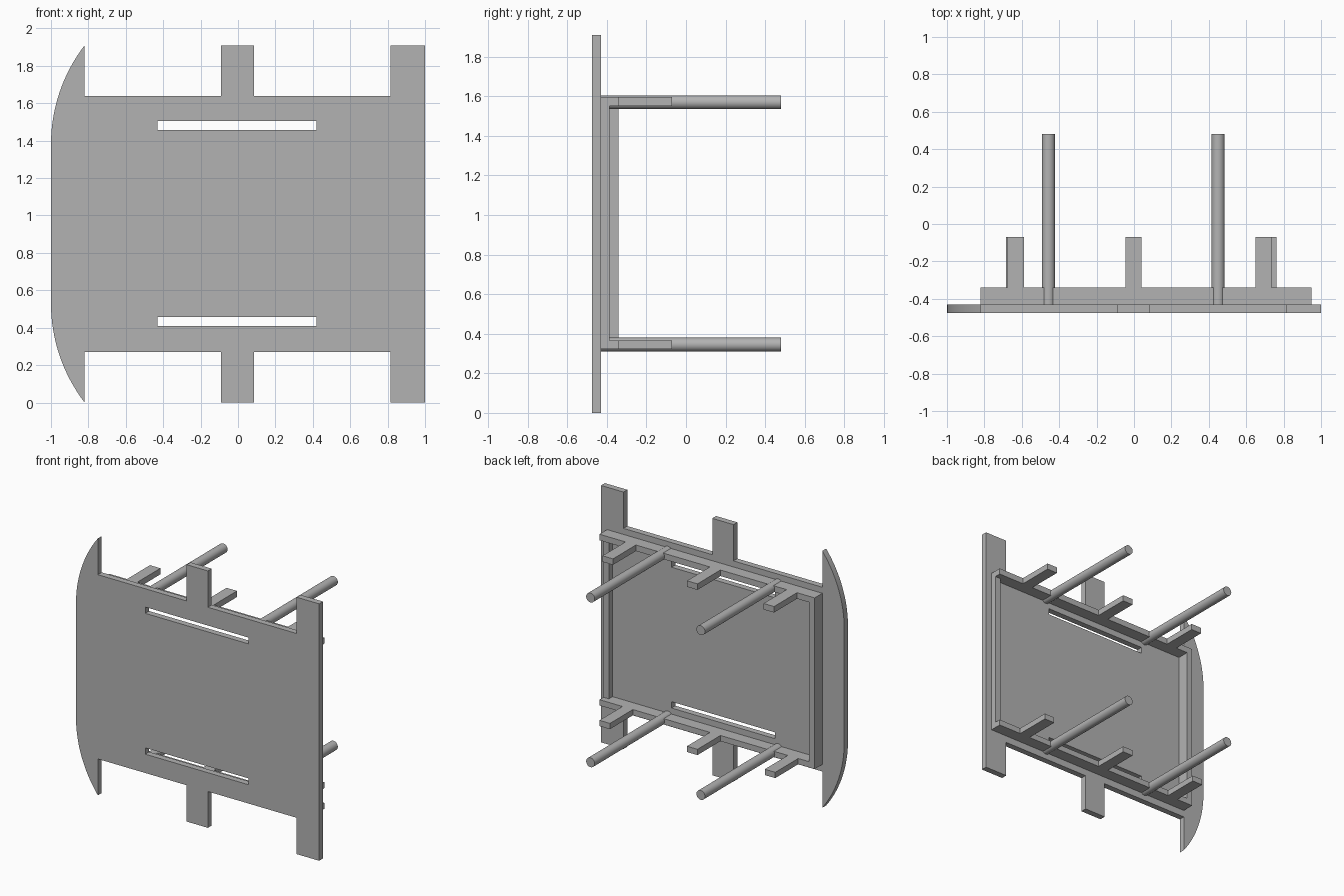
import bpy
import bmesh
from math import sin, cos, asin, radians
from mathutils import Matrix

cube = bpy.data.objects.get("Cube")
if cube:
    bpy.data.objects.remove(cube, do_unlink=True)

grey = bpy.data.materials.new("plain grey")
grey.use_nodes = True
COLOUR = (0.45, 0.45, 0.45, 1)
grey.diffuse_color = COLOUR
grey.node_tree.nodes["Principled BSDF"].inputs["Base Color"].default_value = COLOUR

FRONT, BACK, RAIL_BACK = -0.475, -0.43, -0.34


def add_mesh(name, bm, smooth=False):
    bmesh.ops.recalc_face_normals(bm, faces=bm.faces)
    mesh = bpy.data.meshes.new(name)
    bm.to_mesh(mesh)
    bm.free()
    mesh.materials.append(grey)
    obj = bpy.data.objects.new(name, mesh)
    bpy.context.collection.objects.link(obj)
    if smooth:
        bpy.ops.object.select_all(action='DESELECT')
        obj.select_set(True)
        bpy.context.view_layer.objects.active = obj
        bpy.ops.object.shade_smooth_by_angle(angle=radians(30))
    return obj


def box(name, x, y, z):
    bm = bmesh.new()
    bmesh.ops.create_cube(bm, size=1)
    for v in bm.verts:
        v.co = [lo + (c + 0.5) * (hi - lo) for c, (lo, hi) in zip(v.co, (x, y, z))]
    return add_mesh(name, bm)


def rod(name, x, z, radius=0.035, end=0.48):
    bm = bmesh.new()
    place = Matrix.Translation((x, (BACK + end) / 2, z)) @ Matrix.Rotation(radians(90), 4, 'X')
    bmesh.ops.create_cone(bm, cap_ends=True, segments=40, radius1=radius,
                          radius2=radius, depth=end - BACK, matrix=place)
    return add_mesh(name, bm, smooth=True)


def plate(name, loops):
    """Extruded flat outline; later loops become holes."""
    curve = bpy.data.curves.new(name, 'CURVE')
    curve.dimensions = '2D'
    curve.fill_mode = 'BOTH'
    curve.extrude = (BACK - FRONT) / 2
    for points in loops:
        spline = curve.splines.new('POLY')
        spline.points.add(len(points) - 1)
        for p, (x, z) in zip(spline.points, points):
            p.co = (x, z, 0, 1)
        spline.use_cyclic_u = True
    temp = bpy.data.objects.new(name + "_outline", curve)
    bpy.context.collection.objects.link(temp)
    bpy.context.view_layer.update()
    mesh = temp.evaluated_get(bpy.context.evaluated_depsgraph_get()).to_mesh()
    bm = bmesh.new()
    bm.from_mesh(mesh)
    bpy.data.objects.remove(temp, do_unlink=True)
    bmesh.ops.remove_doubles(bm, verts=bm.verts, dist=0.0001)
    bm.transform(Matrix.Translation((0, (FRONT + BACK) / 2, 0)) @ Matrix.Rotation(radians(90), 4, 'X'))
    return add_mesh(name, bm, smooth=True)


# Panel outline with tabs on top and bottom and a curved fin on one side
TOP, MID = 1.91, 0.955
fin_w, fin_h = 0.18, 0.53
radius = (fin_w ** 2 + fin_h ** 2) / (2 * fin_w)
sweep = asin(fin_h / radius)
upper = [(-1 + radius * (1 - cos(sweep * i / 16)), TOP - fin_h + radius * sin(sweep * i / 16))
         for i in range(17)]
upper += [(-0.82, 1.64), (-0.09, 1.64), (-0.09, TOP), (0.085, TOP), (0.085, 1.64),
          (0.815, 1.64), (0.815, TOP), (1, TOP)]
lower = [(x, 2 * MID - z) for x, z in reversed(upper)]
slots = [[(-0.43, z), (0.42, z), (0.42, z + 0.047), (-0.43, z + 0.047)] for z in (0.41, 1.457)]
plate("panel", [upper + lower] + slots)

# Rails with prongs and round rods
for level, z, rod_z, prongs in (("lower", (0.322, 0.365), 0.345, (-0.685, -0.045, 0.675)),
                                ("upper", (1.55, 1.595), 1.57, (-0.675, -0.045, 0.65))):
    box(level + "_rail", (-0.82, 0.95), (BACK, RAIL_BACK), z)
    for side, x in zip(("right", "middle", "left"), prongs):
        box(f"{level}_{side}_prong", (x, x + 0.086), (RAIL_BACK, -0.07), z)
    for side, x in (("right", -0.457), ("left", 0.45)):
        rod(f"{level}_{side}_rod", x, rod_z)

# Upright ribs joining the rails
box("right_rib", (-0.82, -0.775), (BACK, RAIL_BACK), (0.365, 1.55))
box("left_rib", (0.905, 0.95), (BACK, -0.387), (0.365, 1.55))
